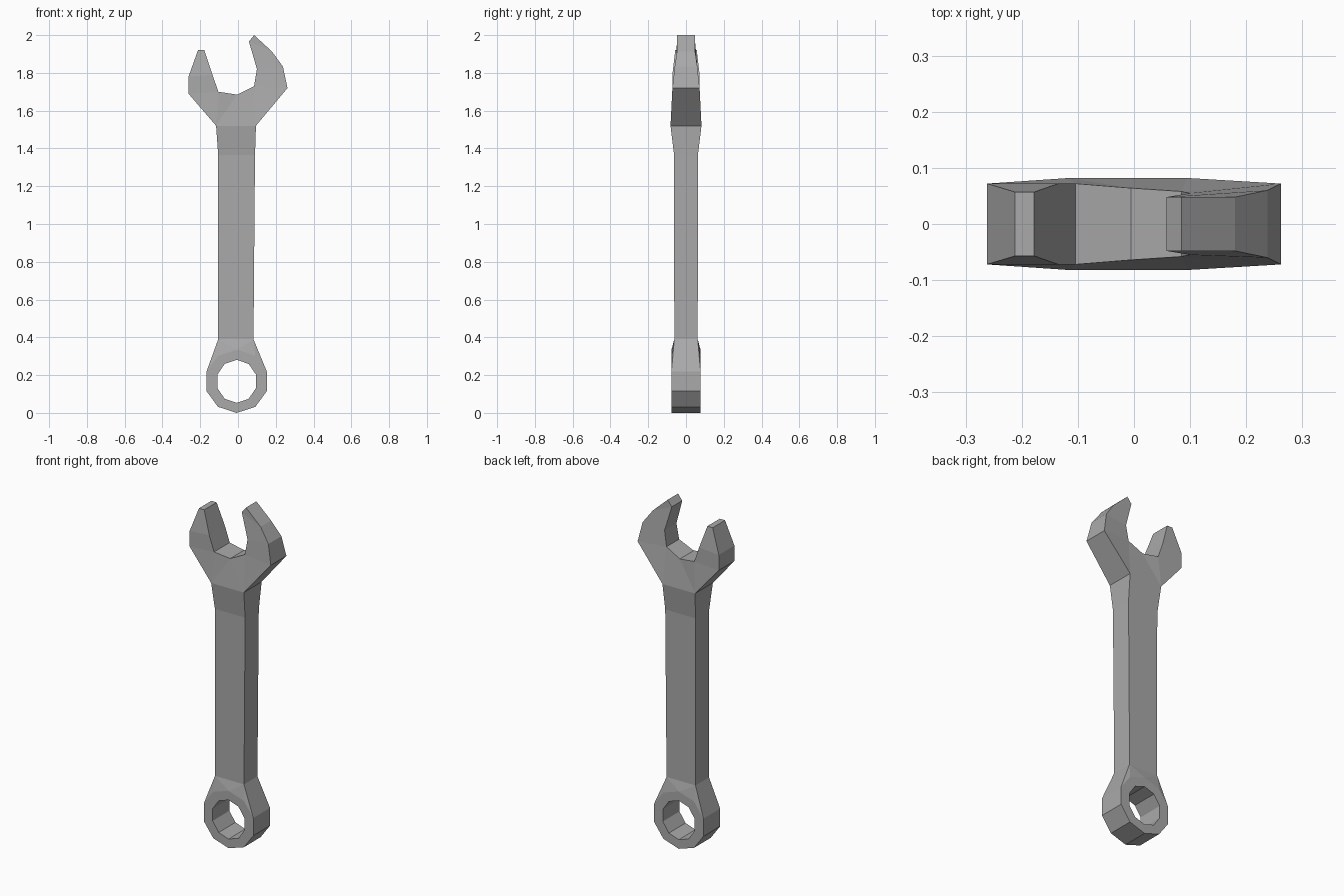
import bpy, bmesh, math

default_cube = bpy.data.objects.get("Cube")
if default_cube:
    bpy.data.objects.remove(default_cube, do_unlink=True)

# Plain steel, one colour
steel = bpy.data.materials.new("steel_grey")
steel.use_nodes = True
colour = (0.4, 0.4, 0.4, 1)
steel.diffuse_color = colour
steel.node_tree.nodes["Principled BSDF"].inputs["Base Color"].default_value = colour

# Named profile points: x, z and half thickness
points = {
    "handle_low_left": (-.105, .39, .062), "handle_low_right": (.082, .39, .062),
    "handle_top_left": (-.105, 1.365, .063), "handle_top_right": (.09, 1.365, .063),
    "neck_left": (-.116, 1.52, .082), "neck_right": (.095, 1.52, .082),
    # Short jaw
    "left_hip": (-.262, 1.69, .072), "left_cheek": (-.262, 1.78, .072),
    "left_tip_outer": (-.212, 1.92, .057), "left_tip_inner": (-.178, 1.92, .057),
    "left_inner": (-.135, 1.79, .072), "throat_left": (-.104, 1.70, .072),
    "throat_middle": (-.005, 1.685, .064),
    # Long jaw
    "throat_right": (.085, 1.73, .058), "right_inner": (.10, 1.82, .055),
    "right_tip_inner": (.058, 1.966, .048), "right_tip": (.085, 2.0, .048),
    "right_shoulder": (.18, 1.913, .048), "right_cheek": (.238, 1.833, .06),
    "right_hip": (.262, 1.72, .072),
}

# Box end: two decagons, numbered from the top towards +x
SIDES = 10
for name, radius_x, radius_z in (("rim", .168, .167), ("hole", .108, .114)):
    for i in range(SIDES):
        angle = math.tau * i / SIDES
        points[f"{name}{i}"] = (-.007 + radius_x * math.sin(angle),
                                .167 + radius_z * math.cos(angle), .077)

# Faces of one broad side, as groups of point names
faces = [
    "handle_low_left handle_low_right handle_top_right handle_top_left",
    "handle_top_left handle_top_right neck_right neck_left",
    "neck_left neck_right throat_middle",
    "neck_left throat_middle throat_left",
    "neck_left throat_left left_hip",
    "left_hip throat_left left_inner left_cheek",
    "left_cheek left_inner left_tip_inner left_tip_outer",
    "neck_right throat_right throat_middle",
    "neck_right right_hip throat_right",
    "throat_right right_hip right_cheek right_inner",
    "right_inner right_cheek right_shoulder right_tip_inner",
    "right_tip_inner right_shoulder right_tip",
    "handle_low_left rim0 handle_low_right",
    "handle_low_right rim0 rim1", "handle_low_right rim1 rim2",
    "handle_low_left rim9 rim0", "handle_low_left rim8 rim9",
]
for i in range(SIDES):
    j = (i + 1) % SIDES
    faces.append(f"rim{i} hole{i} hole{j} rim{j}")

# Both broad sides, then walls along every open edge
bm = bmesh.new()
front, back = {}, {}
for name, (x, z, half) in points.items():
    front[name] = bm.verts.new((x, -half, z))
    back[name] = bm.verts.new((x, half, z))
opposite = {front[name]: back[name] for name in points}
for group in faces:
    names = group.split()
    bm.faces.new([front[n] for n in names])
    bm.faces.new([back[n] for n in reversed(names)])
open_edges = [e.verts[:] for e in bm.edges if e.is_boundary and e.verts[0] in opposite]
for a, b in open_edges:
    bm.faces.new((a, b, opposite[b], opposite[a]))
bmesh.ops.recalc_face_normals(bm, faces=bm.faces[:])

mesh = bpy.data.meshes.new("wrench")
bm.to_mesh(mesh)
bm.free()
mesh.materials.append(steel)
bpy.context.collection.objects.link(bpy.data.objects.new("wrench", mesh))
